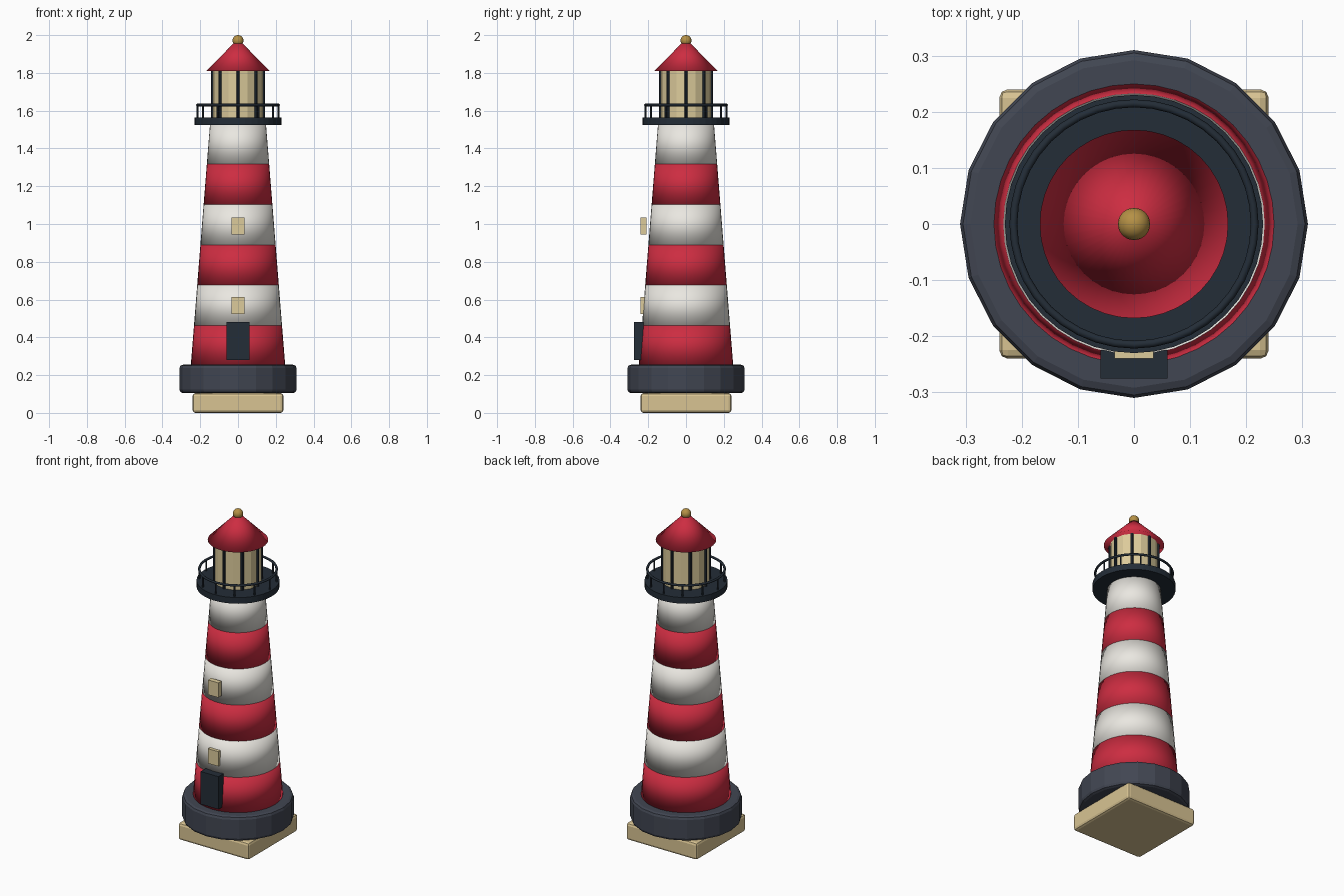
import bpy
from math import sin, cos, pi, radians

if "Cube" in bpy.data.objects:
    bpy.data.objects.remove(bpy.data.objects["Cube"])


def material(name, rgb):
    m = bpy.data.materials.new(name)
    m.diffuse_color = (*rgb, 1)
    m.use_nodes = True
    m.node_tree.nodes["Principled BSDF"].inputs["Base Color"].default_value = m.diffuse_color
    return m


SAND = material("sand", (0.69, 0.55, 0.29))
ROCK = material("rock", (0.053, 0.061, 0.084))
RED = material("red", (0.61, 0.026, 0.053))
WHITE = material("white", (0.82, 0.80, 0.75))
NAVY = material("navy", (0.017, 0.026, 0.038))
GLASS = material("lamp_glass", (0.72, 0.60, 0.33))
GOLD = material("gold", (0.46, 0.28, 0.06))


def finish(name, mat, smooth=False, bevel=0):
    ob = bpy.context.object
    ob.name = name
    ob.data.materials.append(mat)
    if smooth:
        bpy.ops.object.shade_smooth()
    if bevel:
        mod = ob.modifiers.new("bevel", 'BEVEL')
        mod.width = bevel
        mod.segments = 2
        mod.limit_method = 'ANGLE'
        mod.angle_limit = radians(40)
    return ob


def box(name, mat, x, y, z, bevel=0):
    """Box from (min, max) ranges on each axis."""
    bpy.ops.mesh.primitive_cube_add(size=1, location=[(a + b) / 2 for a, b in (x, y, z)])
    bpy.context.object.scale = [b - a for a, b in (x, y, z)]
    bpy.ops.object.transform_apply(location=False, rotation=False, scale=True)
    return finish(name, mat, bevel=bevel)


def cone(name, mat, r1, r2, z1, z2, sides=40, xy=(0, 0), smooth=False, bevel=0):
    bpy.ops.mesh.primitive_cone_add(vertices=sides, radius1=r1, radius2=r2, depth=z2 - z1,
                                    location=(xy[0], xy[1], (z1 + z2) / 2))
    return finish(name, mat, smooth, bevel)


# Plinth and rock footing
box("plinth", SAND, (-0.24, 0.24), (-0.24, 0.24), (0, 0.105), bevel=0.015)
cone("footing", ROCK, 0.31, 0.31, 0.105, 0.255, sides=20, bevel=0.018)

# Tapering striped tower
BANDS, Z0, Z1, R0, R1 = 6, 0.25, 1.53, 0.25, 0.148
for i in range(BANDS):
    a, b = i / BANDS, (i + 1) / BANDS
    cone(f"tower_band_{i + 1}", WHITE if i % 2 else RED,
         R0 + (R1 - R0) * a, R0 + (R1 - R0) * b,
         Z0 + (Z1 - Z0) * a, Z0 + (Z1 - Z0) * b, smooth=True)

# Door and windows on the front
box("door", NAVY, (-0.06, 0.06), (-0.275, -0.225), (0.28, 0.48))
for i, z in enumerate((0.568, 0.989)):
    box(f"window_{i + 1}", GLASS, (-0.035, 0.035), (-0.24, -0.21), (z - 0.045, z + 0.045))

# Gallery deck and railing
cone("gallery_deck", NAVY, 0.23, 0.23, 1.525, 1.5625)
bpy.ops.mesh.primitive_torus_add(major_radius=0.215, minor_radius=0.007, major_segments=40,
                                 minor_segments=8, location=(0, 0, 1.63))
finish("gallery_rail", NAVY, smooth=True)
for i in range(12):
    t = i * pi / 6
    cone(f"rail_post_{i + 1}", NAVY, 0.005, 0.005, 1.555, 1.63, sides=8,
         xy=(0.215 * cos(t), 0.215 * sin(t)))

# Lantern room with glazing bars
cone("lantern_glass", GLASS, 0.133, 0.133, 1.56, 1.815, sides=16)
for i in range(8):
    t = i * pi / 4
    cone(f"lantern_bar_{i + 1}", NAVY, 0.009, 0.009, 1.56, 1.815, sides=8,
         xy=(0.133 * cos(t), 0.133 * sin(t)))

# Roof and finial
cone("roof", RED, 0.168, 0.02, 1.81, 1.96, smooth=True)
bpy.ops.mesh.primitive_uv_sphere_add(segments=16, ring_count=10, radius=0.029, location=(0, 0, 1.971))
finish("finial", GOLD, smooth=True)
